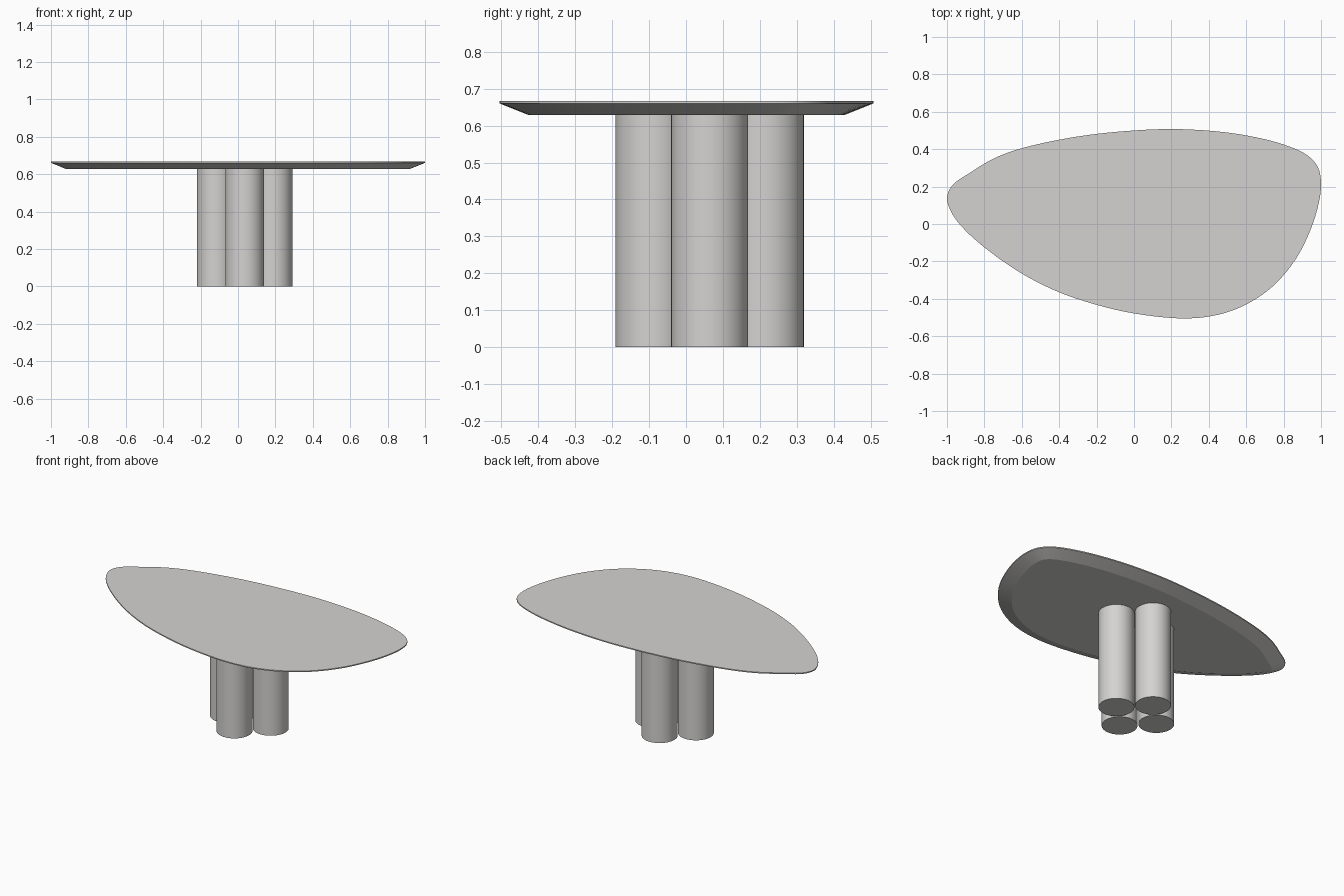
import bpy, bmesh, math
from mathutils import Vector

if "Cube" in bpy.data.objects:
    bpy.data.objects.remove(bpy.data.objects["Cube"])

stone = bpy.data.materials.new("warm light grey")
stone.diffuse_color = (0.66, 0.65, 0.635, 1)
stone.use_nodes = True
stone.node_tree.nodes["Principled BSDF"].inputs["Base Color"].default_value = stone.diffuse_color


def finish(name, bm, angle=30):
    bmesh.ops.recalc_face_normals(bm, faces=bm.faces)
    me = bpy.data.meshes.new(name)
    bm.to_mesh(me)
    bm.free()
    me.materials.append(stone)
    ob = bpy.data.objects.new(name, me)
    bpy.context.collection.objects.link(ob)
    bpy.ops.object.select_all(action='DESELECT')
    ob.select_set(True)
    bpy.context.view_layer.objects.active = ob
    bpy.ops.object.shade_smooth_by_angle(angle=math.radians(angle))
    return ob


def smooth_loop(pts, steps):
    """Closed centripetal Catmull-Rom spline through the points."""
    pts, out = [Vector(p) for p in pts], []
    n = len(pts)
    for i in range(n):
        p = [pts[(i + k - 1) % n] for k in range(4)]
        t = [0.0]
        for a, b in zip(p, p[1:]):
            t.append(t[-1] + (b - a).length ** 0.5)
        for s in range(steps):
            u = t[1] + (t[2] - t[1]) * s / steps
            mix = lambda a, b, i, j: a * ((t[j] - u) / (t[j] - t[i])) + b * ((u - t[i]) / (t[j] - t[i]))
            a1, a2, a3 = (mix(p[k], p[k + 1], k, k + 1) for k in range(3))
            out.append(mix(mix(a1, a2, 0, 2), mix(a2, a3, 1, 3), 1, 2))
    return out


def inset(loop, d):
    """Offset a counter-clockwise loop inwards by d."""
    out, n = [], len(loop)
    for i, p in enumerate(loop):
        t = (loop[(i + 1) % n] - loop[i - 1]).normalized()
        out.append(p + Vector((-t.y, t.x)) * d)
    return out


# Pebble-shaped table top, counter-clockwise from the left tip
outline = [(-1.0, 0.14), (-0.975, 0.06), (-0.92, -0.015), (-0.8, -0.125),
           (-0.6, -0.265), (-0.4, -0.365), (-0.2, -0.432), (0.0, -0.478),
           (0.27, -0.505), (0.45, -0.485), (0.6, -0.43), (0.74, -0.335),
           (0.86, -0.195), (0.94, -0.04), (0.985, 0.1), (1.0, 0.21),
           (0.985, 0.3), (0.93, 0.365), (0.8, 0.425), (0.55, 0.482),
           (0.25, 0.507), (0.0, 0.5), (-0.3, 0.468), (-0.6, 0.405),
           (-0.75, 0.35), (-0.88, 0.272), (-0.97, 0.208)]
edge = smooth_loop(outline, 5)
bm = bmesh.new()
rings = [[bm.verts.new((p.x, p.y, z)) for p in inset(edge, d)]
         for d, z in ((0.08, 0.628), (0.0, 0.66), (0.0, 0.667))]
n = len(edge)
for lo, hi in zip(rings, rings[1:]):
    for i in range(n):
        j = (i + 1) % n
        bm.faces.new((lo[i], lo[j], hi[j], hi[i]))
bm.faces.new(rings[0][::-1])
bm.faces.new(rings[-1])
finish("table_top", bm, 20)

# Cluster of four round legs in a diamond
for name, dx, dy in (("front_leg", 0, -1), ("right_leg", 1, 0),
                     ("back_leg", 0, 1), ("left_leg", -1, 0)):
    bm = bmesh.new()
    bmesh.ops.create_cone(bm, cap_ends=True, segments=64, radius1=0.104,
                          radius2=0.104, depth=0.628)
    bmesh.ops.translate(bm, verts=bm.verts,
                        vec=(0.036 + 0.151 * dx, 0.064 + 0.151 * dy, 0.314))
    finish(name, bm)
